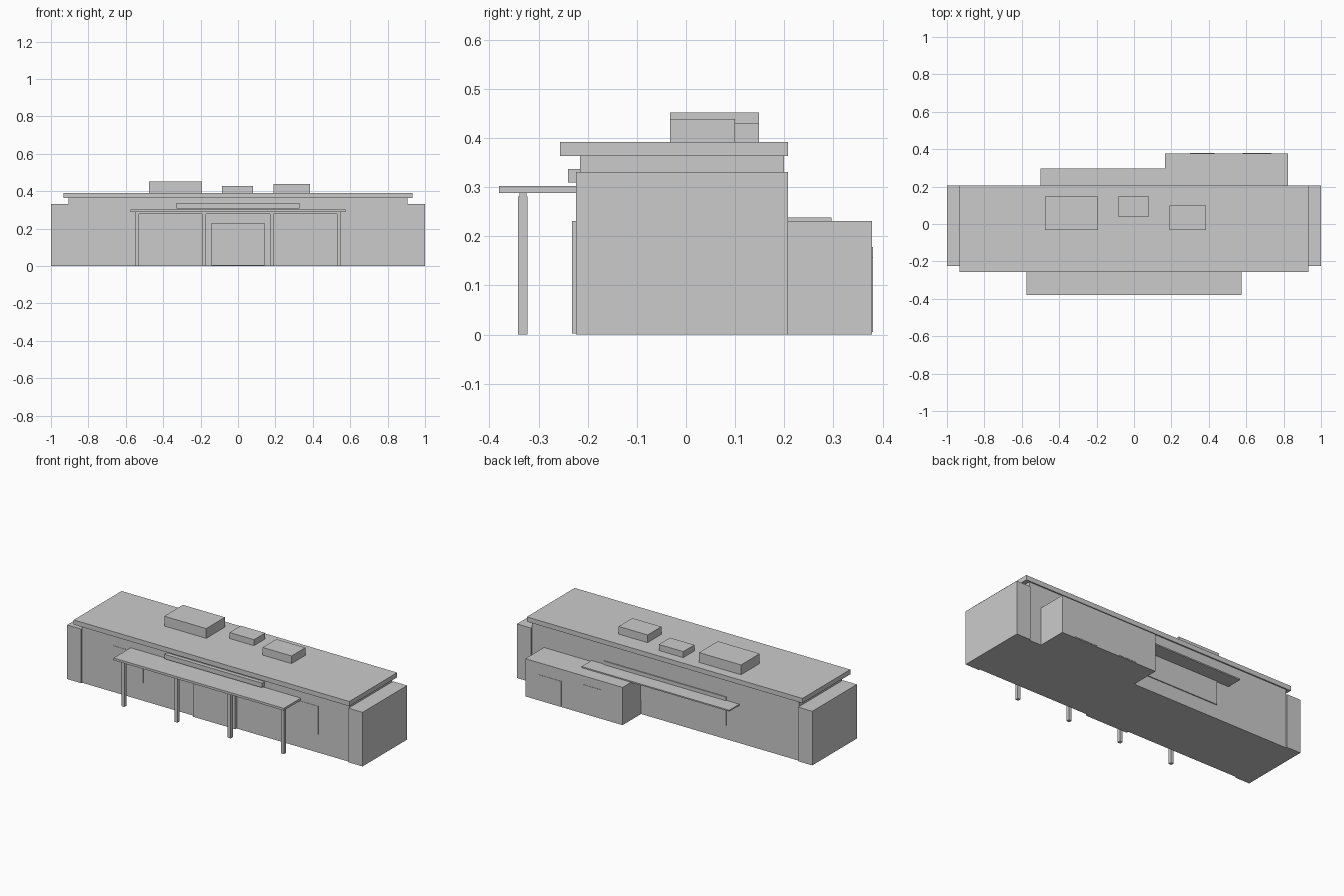
import bpy


def box(name, x0, x1, y0, y1, z0, z1):
    """Axis-aligned box given by its limits."""
    bpy.ops.mesh.primitive_cube_add(
        size=1, location=((x0 + x1) / 2, (y0 + y1) / 2, (z0 + z1) / 2))
    ob = bpy.context.object
    ob.name = name
    ob.scale = (x1 - x0, y1 - y0, z1 - z0)
    bpy.ops.object.transform_apply(location=False, rotation=False, scale=True)
    return ob


FRONT, BACK = -0.216, 0.199   # wall planes of the main hall
ROOF = 0.392

# Main hall, end blocks and overhanging roof
box("main_hall", -0.905, 0.905, FRONT, BACK, 0, 0.363)
for side, x0, x1 in (("left", -1, -0.905), ("right", 0.905, 1)):
    box(side + "_end_block", x0, x1, -0.224, 0.207, 0, 0.331)
box("roof_slab", -0.933, 0.933, -0.256, 0.207, 0.363, ROOF)

# Rooftop units
for name, x0, x1, y0, y1, z in (
        ("large", -0.476, -0.192, -0.033, 0.148, 0.452),
        ("small", -0.085, 0.08, 0.04, 0.148, 0.429),
        ("medium", 0.19, 0.386, -0.033, 0.1, 0.439)):
    box(name + "_roof_unit", x0, x1, y0, y1, ROOF, z)

# Front canopy, beam and posts
box("front_canopy", -0.576, 0.576, -0.38, FRONT, 0.288, 0.302)
box("canopy_beam", -0.55, 0.55, -0.339, -0.324, 0.279, 0.288)
for i in range(4):
    x = -0.54 + 0.36 * i
    box(f"canopy_post_{i + 1}", x - 0.01, x + 0.01, -0.342, -0.322, 0, 0.281)

# Entrance, blank sign panel and thin windows
box("entrance_door", -0.143, 0.143, -0.232, FRONT, 0.002, 0.231)
box("sign_panel", -0.33, 0.33, -0.24, FRONT, 0.309, 0.337)
for side, s in (("left", -1), ("right", 1)):
    for i, (a, b) in enumerate(((0.24, 0.444), (0.49, 0.695))):
        x0, x1 = sorted((s * a, s * b))
        box(f"{side}_window_{i + 1}", x0, x1, FRONT - 0.002, FRONT, 0.11, 0.284)

# Rear annex with thin doors, rear awning and wall panel
box("rear_annex", 0.165, 0.823, BACK, 0.378, 0, 0.231)
box("annex_door_1", 0.30, 0.43, 0.378, 0.38, 0.005, 0.178)
box("annex_door_2", 0.58, 0.735, 0.378, 0.38, 0.005, 0.158)
box("rear_awning", -0.5, 0.5, BACK, 0.296, 0.23, 0.238)
box("rear_wall_panel", -0.415, 0.415, BACK, 0.205, 0.085, 0.26)
